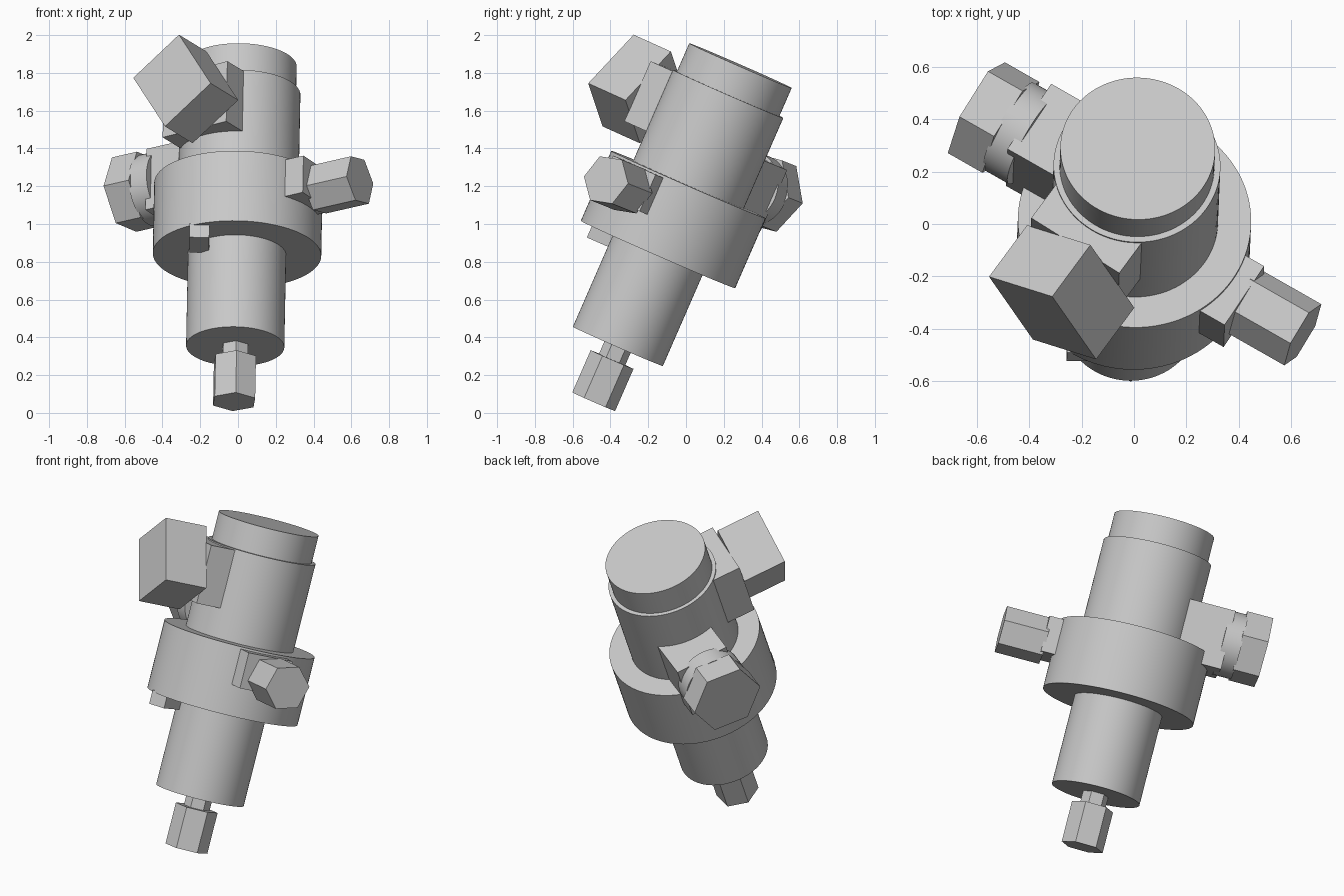
import bpy, bmesh
from math import radians, sin, cos, tau
from mathutils import Matrix, Vector

cube = bpy.data.objects.get("Cube")
if cube:
    bpy.data.objects.remove(cube, do_unlink=True)

# Single plain grey
grey = bpy.data.materials.new("plain_grey")
grey.use_nodes = True
colour = (0.58, 0.58, 0.58, 1)
grey.diffuse_color = colour
grey.node_tree.nodes["Principled BSDF"].inputs["Base Color"].default_value = colour


def frame(x, y, z, origin=(0, 0, 0)):
    m = Matrix((x, y, z)).transposed().to_4x4()
    m.translation = origin
    return m


# Tilted main axis of the whole body
axis = Vector((0.018, 0.4, 0.916)).normalized()
back = axis.cross(Vector((1, 0, 0))).normalized()
BODY = frame(back.cross(axis), back, axis, (-0.018, -0.432, 0.189))


def station(degrees):
    """Frame on the body axis whose z points outwards: x sideways, y along the axis."""
    a = radians(degrees)
    out, up = Vector((cos(a), sin(a), 0)), Vector((0, 0, 1))
    return BODY @ frame(up.cross(out), up, out)


def finish(name, bm, matrix):
    bmesh.ops.recalc_face_normals(bm, faces=bm.faces)
    mesh = bpy.data.meshes.new(name)
    bm.to_mesh(mesh)
    bm.free()
    mesh.materials.append(grey)
    mesh.shade_smooth()
    mesh.set_sharp_from_angle(angle=radians(30))
    obj = bpy.data.objects.new(name, mesh)
    obj.matrix_world = matrix
    bpy.context.collection.objects.link(obj)


def prism(name, matrix, radius, z0, z1, sides=96, turn=0, centre=(0, 0)):
    bm = bmesh.new()
    ring = []
    for i in range(sides):
        a = tau * i / sides + radians(turn)
        ring.append(bm.verts.new((centre[0] + radius * cos(a),
                                  centre[1] + radius * sin(a), z0)))
    base = bm.faces.new(ring)
    top = bmesh.ops.extrude_face_region(bm, geom=[base], use_keep_orig=True)["geom"]
    bmesh.ops.translate(bm, vec=(0, 0, z1 - z0),
                        verts=[v for v in top if isinstance(v, bmesh.types.BMVert)])
    finish(name, bm, matrix)


def box(name, matrix, xs, ys, zs, turn=0):
    bm = bmesh.new()
    spans = (xs, ys, zs)
    mid = Vector([(a + b) / 2 for a, b in spans])
    size = [b - a for a, b in spans]
    place = (Matrix.Translation(mid) @ Matrix.Rotation(radians(turn), 4, "Z")
             @ Matrix.Diagonal((*size, 1)))
    bmesh.ops.create_cube(bm, size=1, matrix=place)
    finish(name, bm, matrix)


# Turned body, bottom to top
prism("stem_hex_nut", BODY, 0.124, -0.142, 0.102, 6, 34)
prism("stem_neck", BODY, 0.076, 0.09, 0.19, 6, 34)
prism("lower_barrel", BODY, 0.26, 0.178, 0.72)
prism("flange", BODY, 0.446, 0.709, 1.113)
prism("upper_barrel", BODY, 0.319, 1.1, 1.637)
prism("top_cap", BODY, 0.296, 1.63, 1.8)

# Small locating key below the flange
box("flange_key", BODY, (-0.251, -0.146), (-0.381, -0.18), (0.638, 0.72))

# Left port: flat pad and hex plug
port = station(-31.5)
box("left_port_pad", port, (-0.184, 0.105), (0.888, 1.1), (0.38, 0.517))
prism("left_port_plug", port, 0.138, 0.5, 0.765, 6, 13, (-0.012, 0.972))

# Right port: block, round collar and large hex cap
port = station(148.5)
box("right_port_block", port, (-0.213, 0.107), (1.035, 1.387), (0.22, 0.51))
prism("right_port_collar", port, 0.192, 0.48, 0.59, 64, 0, (-0.04, 1.22))
prism("right_port_hex_cap", port, 0.21, 0.58, 0.735, 6, -8, (-0.038, 1.226))

# Front connector: mounting block and rotated housing
port = station(236)
box("connector_mount", port, (-0.213, 0.193), (1.283, 1.63), (0.2, 0.407))
box("connector_housing", port, (-0.153, 0.188), (1.267, 1.657), (0.405, 0.666), 32.5)
